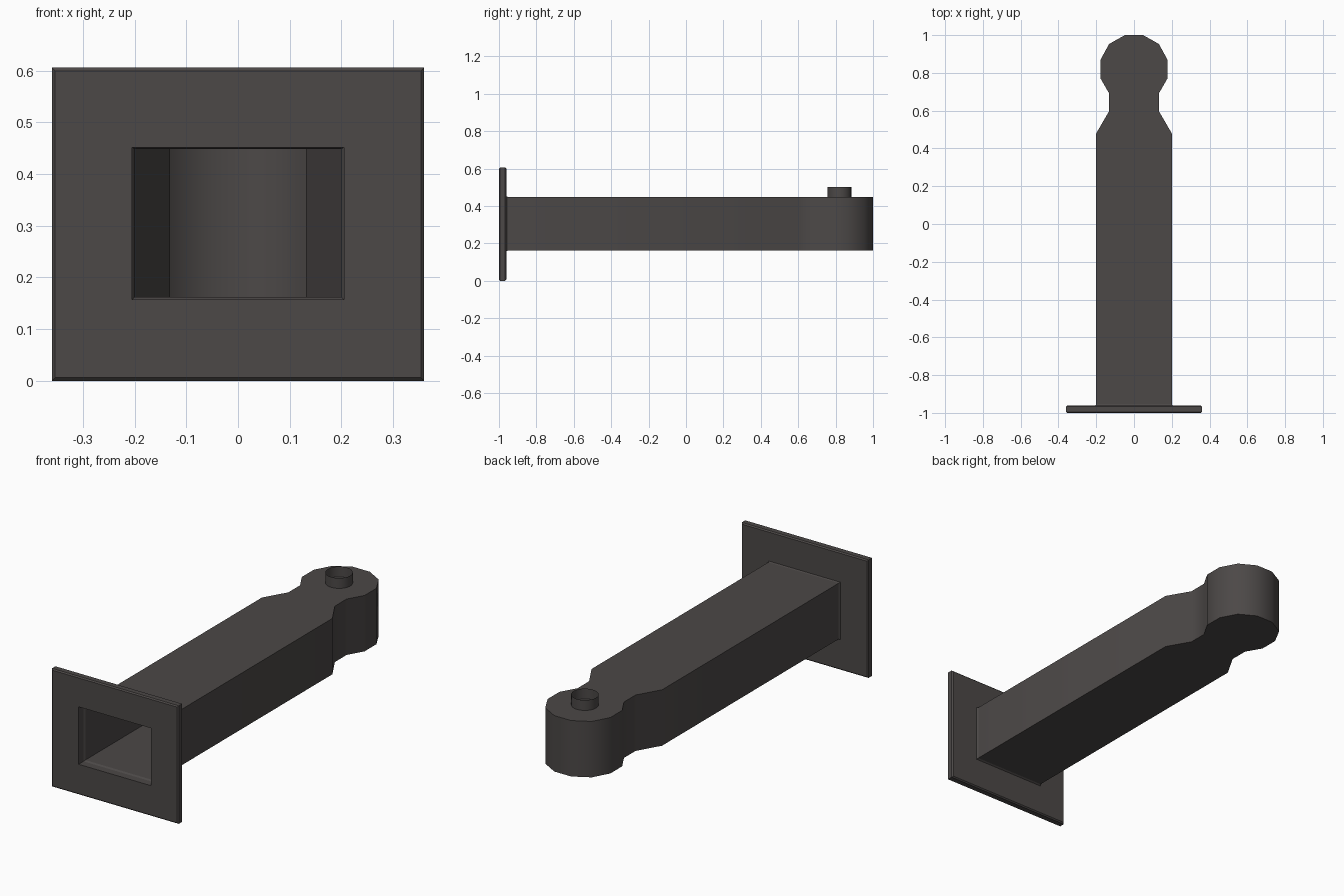
import bpy, bmesh, math

if "Cube" in bpy.data.objects:
    bpy.data.objects.remove(bpy.data.objects["Cube"])

metal = bpy.data.materials.new("dark_grey_metal")
metal.diffuse_color = (0.072, 0.065, 0.063, 1)
metal.use_nodes = True
metal.node_tree.nodes["Principled BSDF"].inputs["Base Color"].default_value = metal.diffuse_color


def finish(name, bm, angle=40):
    me = bpy.data.meshes.new(name)
    bm.to_mesh(me)
    bm.free()
    ob = bpy.data.objects.new(name, me)
    bpy.context.collection.objects.link(ob)
    me.materials.append(metal)
    bpy.ops.object.select_all(action='DESELECT')
    ob.select_set(True)
    bpy.context.view_layer.objects.active = ob
    bpy.ops.object.shade_smooth_by_angle(angle=math.radians(angle))
    return ob


def bridge(bm, rings):
    """Join closed rings of points with quads."""
    vs = [[bm.verts.new(p) for p in r] for r in rings]
    n = len(rings[0])
    for a, b in zip(vs, vs[1:]):
        for i in range(n):
            j = (i + 1) % n
            bm.faces.new((a[i], a[j], b[j], b[i]))


def rect(hx, z0, z1, y):
    return [(-hx, y, z0), (hx, y, z0), (hx, y, z1), (-hx, y, z1)]


# Mounting plate: rectangular frame with softened outer edge and open centre
bm = bmesh.new()
b = 0.006
bridge(bm, [rect(0.205, 0.157, 0.452, -0.961),
            rect(0.205, 0.157, 0.452, -1),
            rect(0.36 - b, b, 0.606 - b, -1),
            rect(0.36, 0, 0.606, -1 + b),
            rect(0.36, 0, 0.606, -0.961 - b),
            rect(0.36 - b, b, 0.606 - b, -0.961),
            rect(0.205, 0.157, 0.452, -0.961)])
bmesh.ops.remove_doubles(bm, verts=bm.verts, dist=1e-5)
bmesh.ops.recalc_face_normals(bm, faces=bm.faces)
finish("mounting_plate", bm)

# Hollow arm: thin shell from a mirrored plan outline, open at the plate
half = [(0.2, -0.953), (0.2, 0.48), (0.132, 0.597), (0.132, 0.692), (0.178, 0.772),
        (0.178, 0.868), (0.132, 0.953), (0.048, 1.0)]
outline = half + [(-x, y) for x, y in reversed(half)]
bm = bmesh.new()
lo = [bm.verts.new((x, y, 0.162)) for x, y in outline]
hi = [bm.verts.new((x, y, 0.449)) for x, y in outline]
for i in range(len(outline) - 1):
    bm.faces.new((lo[i], lo[i + 1], hi[i + 1], hi[i]))
bm.faces.new(hi)
bm.faces.new(list(reversed(lo)))
finish("hollow_arm", bm)

# Small flared collar where the arm meets the plate
bm = bmesh.new()
bridge(bm, [rect(0.205, 0.157, 0.452, -0.961), rect(0.2, 0.162, 0.449, -0.953)])
finish("arm_collar", bm)

# Open pivot tube on top of the rounded head
bm = bmesh.new()
bmesh.ops.create_cone(bm, cap_ends=False, segments=24, radius1=0.064,
                      radius2=0.064, depth=0.053)
bmesh.ops.translate(bm, verts=bm.verts, vec=(0, 0.82, 0.4755))
finish("pivot_tube", bm)
